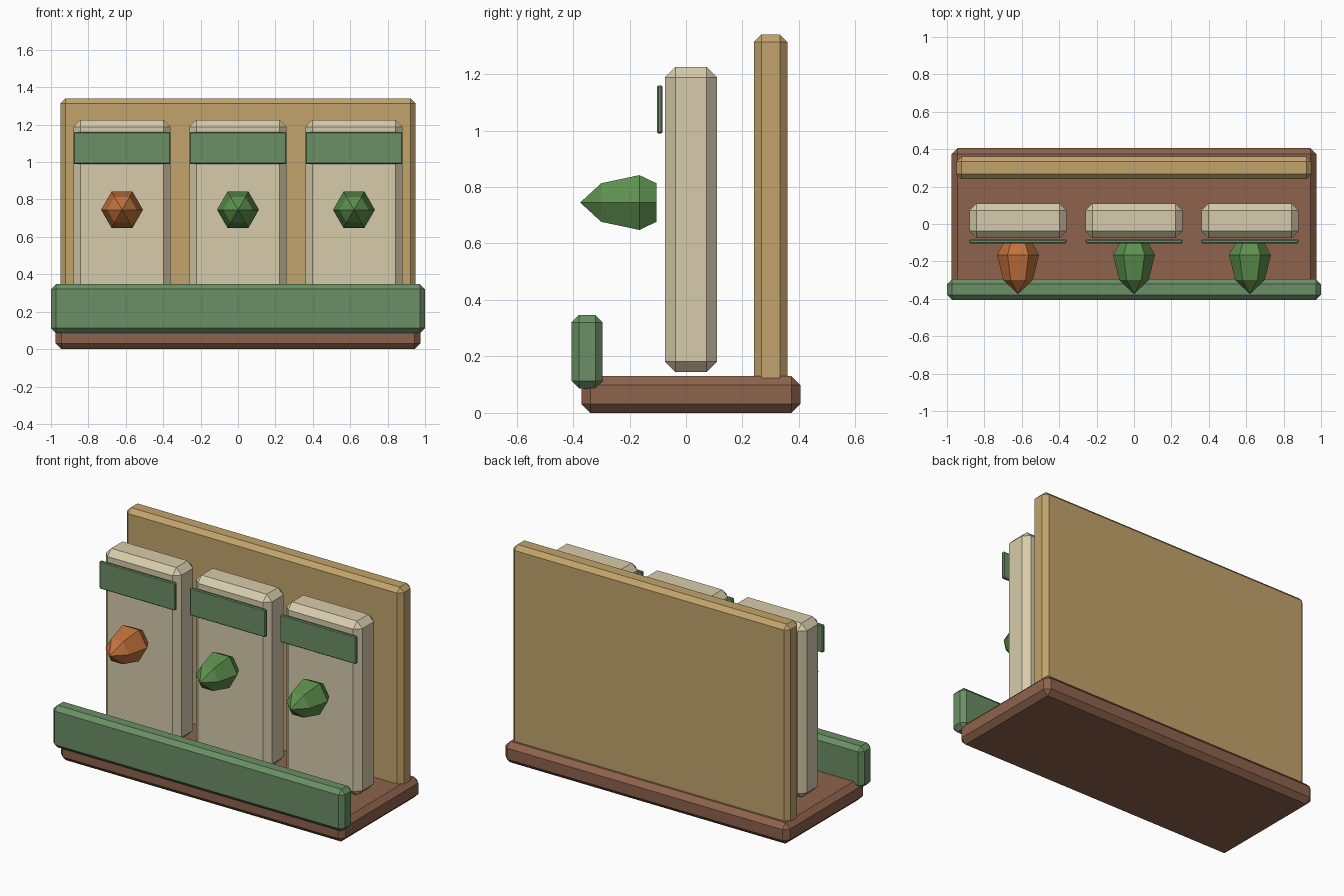
import bpy
import bmesh
import math

if "Cube" in bpy.data.objects:
    bpy.data.objects.remove(bpy.data.objects["Cube"], do_unlink=True)


def material(name, rgb):
    mat = bpy.data.materials.new(name)
    mat.use_nodes = True
    colour = (*rgb, 1.0)
    mat.diffuse_color = colour
    mat.node_tree.nodes["Principled BSDF"].inputs["Base Color"].default_value = colour
    return mat


brown = material("brown wood", (0.27, 0.125, 0.072))
tan = material("tan board", (0.54, 0.37, 0.15))
cream = material("cream paper", (0.68, 0.60, 0.41))
green = material("muted green", (0.145, 0.275, 0.133))
leaf = material("leaf green", (0.11, 0.28, 0.075))
orange = material("orange", (0.54, 0.17, 0.046))


def finish(bm, name, mat):
    bmesh.ops.recalc_face_normals(bm, faces=bm.faces)
    mesh = bpy.data.meshes.new(name)
    bm.to_mesh(mesh)
    bm.free()
    mesh.materials.append(mat)
    obj = bpy.data.objects.new(name, mesh)
    bpy.context.collection.objects.link(obj)
    return obj


def chamfered_box(name, low, high, chamfer, mat):
    bm = bmesh.new()
    bmesh.ops.create_cube(bm, size=1)
    for v in bm.verts:
        v.co = [l + (c + 0.5) * (h - l) for c, l, h in zip(v.co, low, high)]
    obj = finish(bm, name, mat)
    bevel = obj.modifiers.new("chamfer", "BEVEL")
    bevel.width = chamfer
    bevel.segments = 1
    bevel.limit_method = "NONE"
    return obj


def bulb(name, x, z, mat):
    """Six-sided pointed bulb lying along y, tip toward the front."""
    bm = bmesh.new()
    rings = []
    for y, radius in ((-0.105, 0.079), (-0.165, 0.112), (-0.30, 0.079)):
        rings.append([bm.verts.new((x + radius * math.cos(i * math.tau / 6), y,
                                    z + radius * math.sin(i * math.tau / 6)))
                      for i in range(6)])
    tip = bm.verts.new((x, -0.375, z))
    bm.faces.new(rings[0])
    for i in range(6):
        j = (i + 1) % 6
        for a, b in zip(rings, rings[1:]):
            bm.faces.new((a[i], a[j], b[j], b[i]))
        bm.faces.new((rings[-1][i], rings[-1][j], tip))
    return finish(bm, name, mat)


# Tray, back board and front rail
chamfered_box("base_tray", (-0.975, -0.37, 0), (0.975, 0.405, 0.13), 0.031, brown)
chamfered_box("back_board", (-0.95, 0.24, 0.09), (0.95, 0.36, 1.34), 0.027, tan)
chamfered_box("front_rail", (-1, -0.405, 0.087), (1, -0.295, 0.347), 0.026, green)

# Packets, each with a label strip and a bulb
for side, x, bulb_mat in (("right", -0.62, orange), ("middle", 0, leaf), ("left", 0.62, leaf)):
    chamfered_box(f"{side}_packet", (x - 0.26, -0.075, 0.145),
                  (x + 0.26, 0.11, 1.225), 0.037, cream)
    chamfered_box(f"{side}_label_strip", (x - 0.26, -0.103, 0.99),
                  (x + 0.26, -0.083, 1.16), 0.005, green)
    bulb(f"{side}_bulb", x, 0.745, bulb_mat)
